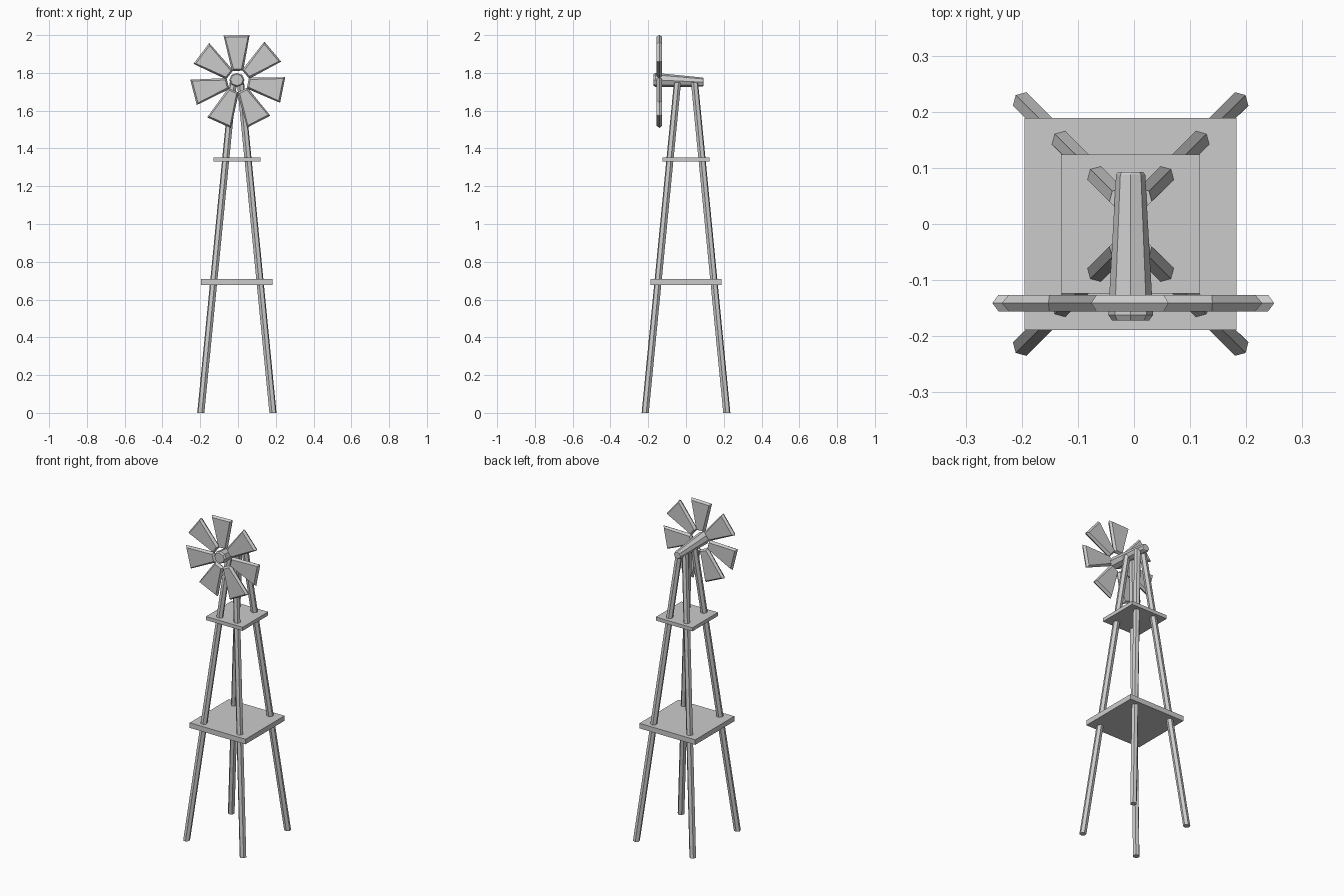
import bpy, bmesh, math
from mathutils import Vector, Matrix

cube = bpy.data.objects.get("Cube")
if cube:
    bpy.data.objects.remove(cube, do_unlink=True)

# One plain grey for everything
grey = bpy.data.materials.new("plain_grey")
grey.use_nodes = True
COLOUR = (0.6, 0.6, 0.6, 1)
grey.diffuse_color = COLOUR
grey.node_tree.nodes["Principled BSDF"].inputs["Base Color"].default_value = COLOUR

CX = -0.006  # tower axis


def loft(name, rings):
    """Closed solid skinned through rings with equal point counts."""
    bm = bmesh.new()
    loops = [[bm.verts.new(p) for p in ring] for ring in rings]
    n = len(loops[0])
    for a, b in zip(loops, loops[1:]):
        for i in range(n):
            j = (i + 1) % n
            bm.faces.new((a[i], a[j], b[j], b[i]))
    bm.faces.new(loops[0])
    bm.faces.new(loops[-1])
    bmesh.ops.recalc_face_normals(bm, faces=bm.faces)
    mesh = bpy.data.meshes.new(name)
    bm.to_mesh(mesh)
    bm.free()
    mesh.materials.append(grey)
    obj = bpy.data.objects.new(name, mesh)
    bpy.context.collection.objects.link(obj)
    return obj


def polygon(sides, radius, start=0.0):
    angles = [start + math.tau * i / sides for i in range(sides)]
    return [(radius * math.cos(a), radius * math.sin(a)) for a in angles]


# Four leaning six-sided legs, a corner pointing outwards
for sx, side in ((1, "left"), (-1, "right")):
    for sy, end in ((-1, "front"), (1, "back")):
        section = polygon(6, 0.0195, math.atan2(sy, sx))
        rings = []
        for x, y, z in ((0.191, 0.216, 0), (0.019, 0.045, 1.75)):
            rings.append([(CX + sx * x + u, sy * y + v, z) for u, v in section])
        loft(f"{end}_{side}_leg", rings)


# Square platforms
def platform(name, half, bottom, top):
    square = ((-half, -half), (half, -half), (half, half), (-half, half))
    loft(name, [[(CX + x, y, z) for x, y in square] for z in (bottom, top)])


platform("lower_platform", 0.189, 0.678, 0.709)
platform("upper_platform", 0.124, 1.331, 1.353)

# Tapered eight-sided head, carrying the wheel at its front
head = []
for y, radius, z in ((-0.172, 0.033, 1.763), (-0.162, 0.040, 1.763),
                     (0.088, 0.026, 1.751), (0.093, 0.022, 1.751)):
    head.append([(CX + u, y, z + v * 0.93) for u, v in polygon(8, radius)])
loft("head", head)

# Seven flared blades with sharp edges all round
WHEEL = Matrix.Translation((-0.001, -0.141, 1.757))
for k in range(7):
    turn = WHEEL @ Matrix.Rotation(-math.tau * k / 7 - math.radians(1.5), 4, "Y")
    rings = []
    for y, inset in ((-0.0145, 0.009), (0, 0), (0.0145, 0.009)):
        root, tip = 0.054 + inset, 0.242 - inset
        r, t = 0.03 - inset, 0.069 - inset
        outline = ((-r, root), (r, root), (t, tip), (-t, tip))
        rings.append([turn @ Vector((x, y, z)) for x, z in outline])
    loft(f"blade_{k + 1}", rings)
